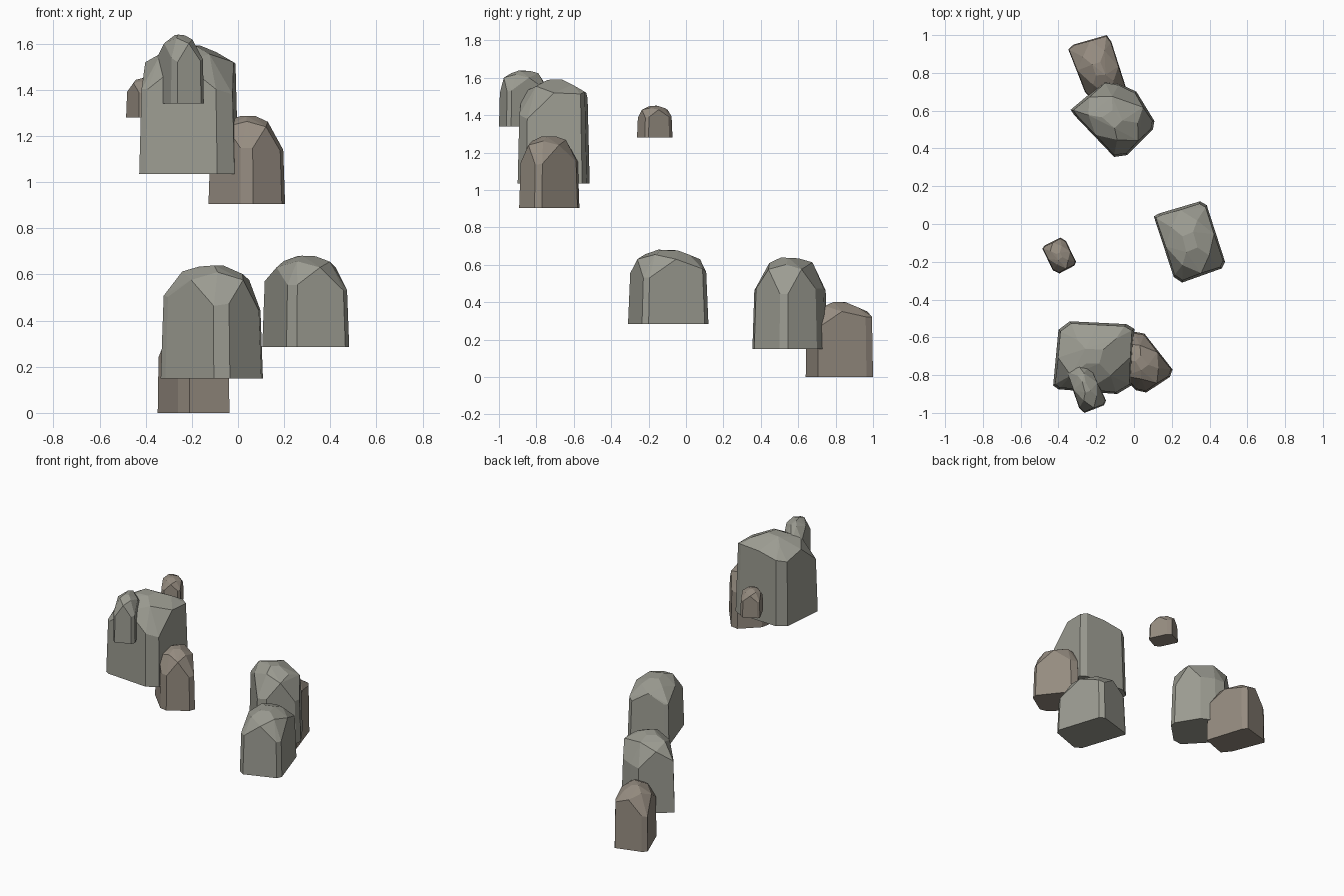
import bpy, bmesh, math, random
from mathutils import Vector

random.seed(4)


def material(name, rgb):
    m = bpy.data.materials.new(name)
    m.diffuse_color = (*rgb, 1)
    return m


grey = material("grey_stone", (0.33, 0.33, 0.285))
brown = material("brown_stone", (0.30, 0.26, 0.215))


def rock(name, mat, z0, z1, outline, taper=0.08):
    """Faceted boulder: outline is (x, y, shoulder height fraction), counter-clockwise."""
    pts = [Vector((x, y, 0)) for x, y, _ in outline]
    n = len(pts)
    lengths = [(pts[(i + 1) % n] - pts[i]).length for i in range(n)]
    long_edge = [l > 0.38 * max(lengths) for l in lengths]
    xs, ys = [p.x for p in pts], [p.y for p in pts]
    centre = Vector(((min(xs) + max(xs)) / 2, (min(ys) + max(ys)) / 2, 0))

    bm = bmesh.new()

    def add(p, scale, h):
        q = centre + (p - centre) * scale
        bm.verts.new((q.x, q.y, z0 + (z1 - z0) * h))

    for i, p in enumerate(pts):
        h = outline[i][2]
        mid = (p + pts[(i + 1) % n]) / 2
        # base and shoulder of each wall
        add(p, 1, 0)
        add(p, 1 - taper * h, h)
        if long_edge[i]:
            # pointed top of a broad wall
            add(mid, 1 - taper * 0.87, 0.87)
        corner = mid if not long_edge[i] else p if long_edge[i - 1] else None
        if corner is not None:
            # crown facets
            add(corner, random.uniform(0.54, 0.62), random.uniform(0.92, 0.95))
            add(corner, random.uniform(0.18, 0.28), random.uniform(0.985, 1.0))

    bmesh.ops.convex_hull(bm, input=bm.verts[:])
    bmesh.ops.delete(bm, geom=[v for v in bm.verts if not v.link_faces], context='VERTS')
    bmesh.ops.dissolve_limit(bm, angle_limit=math.radians(4),
                             verts=bm.verts[:], edges=bm.edges[:])
    bmesh.ops.recalc_face_normals(bm, faces=bm.faces[:])
    me = bpy.data.meshes.new(name)
    bm.to_mesh(me)
    bm.free()
    me.materials.append(mat)
    ob = bpy.data.objects.new(name, me)
    bpy.context.collection.objects.link(ob)
    return ob


# Lower rocks, back to front
rock("lowest_back_rock", brown, 0.0, 0.403, [
    (-0.26, 0.70, .68), (-0.21, 0.64, .66), (-0.037, 0.705, .66),
    (-0.12, 0.965, .80), (-0.145, 1.0, .80), (-0.32, 0.95, .62), (-0.348, 0.925, .6)], 0.04)
rock("back_rock", grey, 0.15, 0.64, [
    (-0.335, 0.605, .73), (-0.315, 0.575, .72), (-0.105, 0.355, .64), (-0.035, 0.365, .66),
    (0.10, 0.50, .60), (0.108, 0.545, .60), (0.013, 0.70, .66),
    (-0.08, 0.745, .66), (-0.155, 0.757, .64)])
rock("middle_rock", grey, 0.285, 0.682, [
    (0.105, 0.04, .72), (0.21, -0.28, .68), (0.255, -0.31, .68),
    (0.465, -0.235, .62), (0.482, -0.20, .62), (0.385, 0.10, .74),
    (0.35, 0.12, .70), (0.13, 0.055, .72)])

# Upper cluster
rock("cluster_side_rock", brown, 0.905, 1.29, [
    (-0.128, -0.74, .62), (0.01, -0.88, .63), (0.065, -0.892, .63),
    (0.19, -0.81, .60), (0.204, -0.77, .61), (0.055, -0.58, .64),
    (0.0, -0.57, .64), (-0.115, -0.68, .62)])
rock("cluster_main_rock", grey, 1.035, 1.592, [
    (-0.428, -0.855, .66), (-0.40, -0.875, .66), (-0.09, -0.90, .66),
    (-0.015, -0.855, .62), (0.002, -0.555, .86), (-0.04, -0.53, .88),
    (-0.34, -0.515, .82), (-0.40, -0.56, .80)], 0.07)
rock("cluster_front_rock", grey, 1.34, 1.64, [
    (-0.358, -0.78, .65), (-0.29, -0.975, .66), (-0.262, -1.0, .6),
    (-0.16, -0.96, .62), (-0.148, -0.935, .64), (-0.235, -0.742, .65),
    (-0.31, -0.727, .65)], 0.06)

# Small floating stone
rock("small_stone", brown, 1.28, 1.452, [
    (-0.485, -0.13, .65), (-0.43, -0.245, .62), (-0.395, -0.262, .62),
    (-0.315, -0.22, .62), (-0.307, -0.20, .64), (-0.36, -0.09, .66),
    (-0.39, -0.072, .66), (-0.475, -0.115, .65)])
